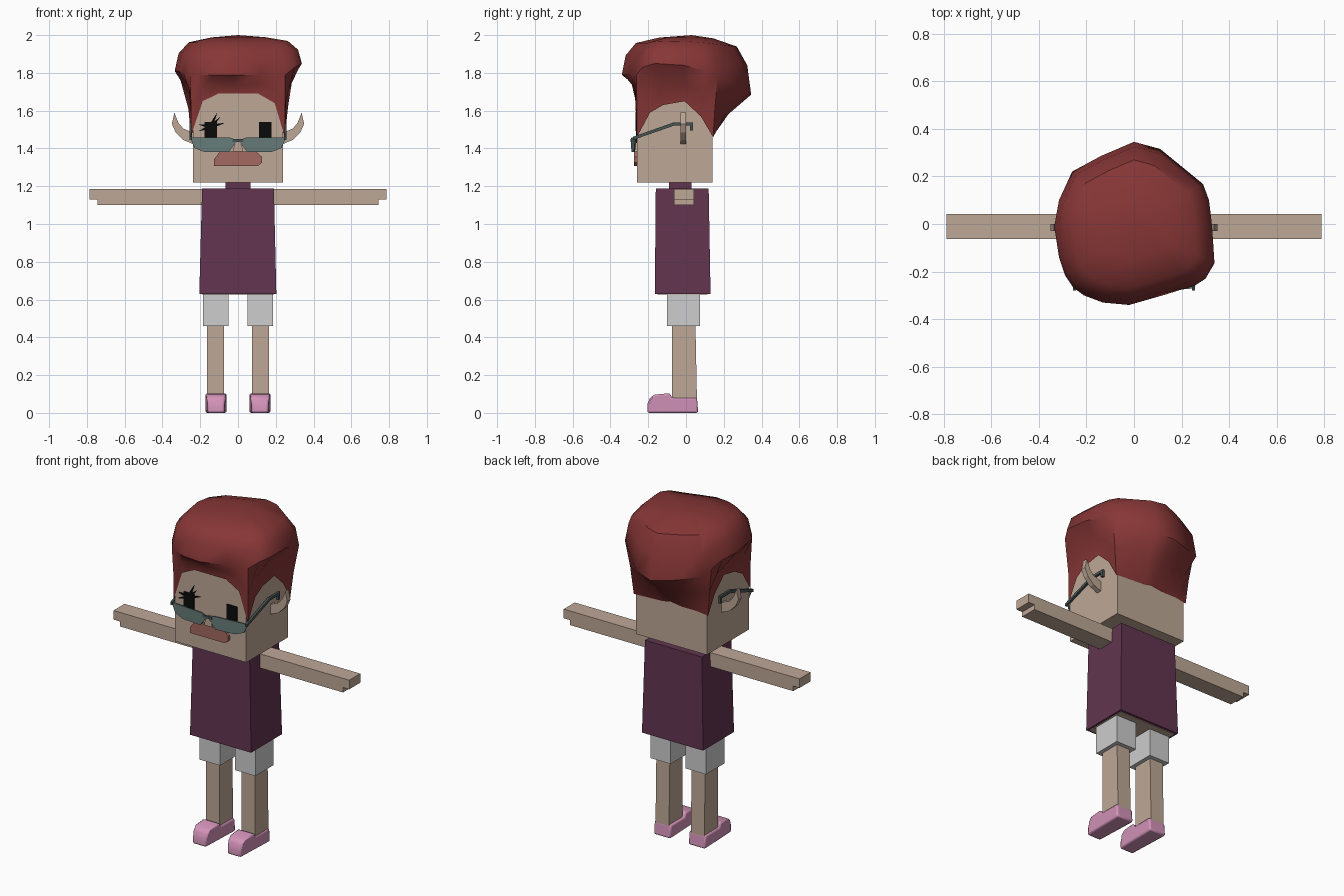
import bpy, bmesh, math
from mathutils import Vector

cube = bpy.data.objects.get("Cube")
if cube:
    bpy.data.objects.remove(cube, do_unlink=True)


def material(name, r, g, b):
    """Flat material from display-space values out of 255."""
    linear = [((c / 255 + 0.055) / 1.055) ** 2.4 for c in (r, g, b)] + [1]
    m = bpy.data.materials.new(name)
    m.use_nodes = True
    m.diffuse_color = linear
    m.node_tree.nodes["Principled BSDF"].inputs["Base Color"].default_value = linear
    return m


skin = material("skin", 190, 167, 150)
hair_red = material("hair red", 135, 54, 54)
plum = material("plum cloth", 98, 53, 79)
white = material("pale grey cloth", 205, 205, 205)
pink = material("pink shoe", 212, 147, 185)
lens = material("teal lens", 102, 124, 121)
frame = material("dark frame", 72, 84, 84)
lip = material("lip", 164, 106, 98)
black = material("black", 10, 10, 10)


def finish(name, bm, mat):
    bmesh.ops.recalc_face_normals(bm, faces=bm.faces)
    mesh = bpy.data.meshes.new(name)
    bm.to_mesh(mesh)
    bm.free()
    mesh.materials.append(mat)
    obj = bpy.data.objects.new(name, mesh)
    bpy.context.collection.objects.link(obj)
    return obj


def loft(name, rings, mat):
    """Skin a list of equal point rings and cap both ends."""
    bm = bmesh.new()
    rows = [[bm.verts.new(p) for p in ring] for ring in rings]
    n = len(rows[0])
    for low, high in zip(rows, rows[1:]):
        for i in range(n):
            j = (i + 1) % n
            bm.faces.new((low[i], low[j], high[j], high[i]))
    bm.faces.new(rows[0])
    bm.faces.new(rows[-1])
    return finish(name, bm, mat)


def rect(x0, x1, y0, y1, z):
    return [(x0, y0, z), (x1, y0, z), (x1, y1, z), (x0, y1, z)]


def box(name, xs, ys, zs, mat):
    return loft(name, [rect(*xs, *ys, z) for z in zs], mat)


def prism_y(name, outline, y0, y1, mat, side=1):
    """Extrude an x-z outline along y."""
    return loft(name, [[(side * x, y, z) for x, z in outline] for y in (y0, y1)], mat)


def prism_x(name, outline, x0, x1, mat):
    """Extrude a y-z outline along x."""
    return loft(name, [[(x, y, z) for y, z in outline] for x in (x0, x1)], mat)


# Head, neck and torso
box("head", (-.237, .237), (-.26, .14), (1.22, 1.75), skin)
box("collar", (-.065, .065), (-.09, .03), (1.18, 1.225), plum)
loft("shirt", [rect(-.205, .203, -.165, .13, .63), rect(-.19, .19, -.16, .12, 1.187)], plum)
box("shirt_underside", (-.19, .19), (-.15, .115), (.626, .632), skin)

# Face
lips = [(-.128, 1.307), (-.128, 1.34), (-.095, 1.385), (.095, 1.385),
        (.127, 1.355), (.127, 1.325), (.105, 1.307)]
prism_y("lips", lips, -.275, -.258, lip)
prism_y("nose", [(-.028, 1.385), (.028, 1.385), (.012, 1.44), (-.012, 1.44)], -.285, -.258, skin)
for side, word in ((1, "left"), (-1, "right")):
    box(word + "_eye", sorted((side * .11, side * .178)), (-.266, -.259), (1.43, 1.54), black)

# Lashes: thin spikes fanning from the right eye
centre = Vector((-.145, 1.515))
for i, (angle, reach) in enumerate(((15, .08), (45, .075), (65, .085), (170, .065), (200, .07))):
    a = math.radians(angle)
    out = Vector((math.cos(a), math.sin(a)))
    across = Vector((-out.y, out.x)) * .011
    prism_y(f"lash_{i + 1}", [centre + across, centre - across, centre + out * reach],
            -.268, -.26, black)

# Paired parts
ear = [(.23, 1.42), (.29, 1.445), (.33, 1.485), (.35, 1.53), (.337, 1.59),
       (.315, 1.535), (.29, 1.505), (.23, 1.48)]
arm = [(.185, 1.1), (.745, 1.1), (.745, 1.13), (.787, 1.13), (.787, 1.185), (.185, 1.185)]
shoe = [(-.205, 0), (-.205, .045), (-.19, .082), (-.165, .097), (-.085, .104),
        (-.075, .08), (.058, .08), (.065, 0)]
lens_shape = [(.003, 1.44), (.04, 1.457), (.254, 1.457), (.23, 1.402), (.175, 1.38),
              (.05, 1.38), (.02, 1.42)]
temple = [(-.28, 1.445), (-.06, 1.522), (.022, 1.522), (.022, 1.495), (.037, 1.495),
          (.037, 1.538), (-.065, 1.538), (-.28, 1.462)]
for side, word in ((1, "left"), (-1, "right")):
    def span(a, b):
        return sorted((side * a, side * b))
    prism_y(word + "_ear", ear, -.03, .0, skin, side)
    prism_y(word + "_arm", arm, -.063, .042, skin, side)
    box(word + "_shorts_leg", span(.05, .186), (-.1, .075), (.46, .64), white)
    loft(word + "_leg", [rect(*span(.073, .163), -.073, .058, .07),
                         rect(*span(.073, .163), -.073, .05, .47)], skin)
    foot = prism_x(word + "_shoe", shoe, *span(.06, .172), pink)
    for v in foot.data.vertices:        # narrow the toe
        if v.co.y < -.18:
            v.co.x = side * (.116 + (abs(v.co.x) - .116) * .8)
    bevel = foot.modifiers.new("soft_edges", "BEVEL")
    bevel.width = .01
    bevel.segments = 2
    glass = prism_y(word + "_lens", lens_shape, -.293, -.287, lens, side)
    for v in glass.data.vertices:       # sweep the lens back at the temple
        v.co.y += .09 * abs(v.co.x)
    prism_x(word + "_temple", temple, *span(.243, .256), frame)
box("glasses_bridge", (-.03, .03), (-.294, -.286), (1.435, 1.45), frame)

# Hair: outer x, outer y, height of widest point, hairline height
locks = [(-.02, -.34, 1.79, 1.69), (.12, -.3, 1.79, 1.69), (.2, -.275, 1.79, 1.64),
         (.25, -.262, 1.79, 1.46), (.3, -.23, 1.83, 1.59), (.338, -.165, 1.85, 1.63),
         (.328, -.01, 1.84, 1.65), (.315, .1, 1.81, 1.57), (.29, .168, 1.78, 1.46),
         (.11, .315, 1.7, 1.47), (0, .345, 1.685, 1.48), (-.14, .285, 1.7, 1.47),
         (-.26, .22, 1.73, 1.47), (-.285, .165, 1.76, 1.46), (-.315, .1, 1.8, 1.57),
         (-.335, -.01, 1.81, 1.65), (-.315, -.14, 1.81, 1.63), (-.29, -.215, 1.8, 1.59),
         (-.255, -.267, 1.79, 1.47), (-.21, -.3, 1.79, 1.65), (-.13, -.33, 1.79, 1.69)]


def hairline(x, y, z):
    """Point on the head box in the direction of an outer lock."""
    depth = .267 if y < 0 else .146
    s = min(.248 / max(abs(x), .001), depth / max(abs(y), .001))
    return Vector((x * s, y * s, z))


rings = [[], [], [], [], [], [], []]
for x, y, wide, low in locks:
    outer, edge = Vector((x, y, wide)), hairline(x, y, low)
    under = outer.lerp(edge, .85 if y < .12 else .6)
    under.z = (wide + low) / 2
    rings[0].append((edge.x * .93, edge.y * .93, max(low, 1.6) + .05))
    rings[1].append(edge)
    rings[2].append(under)
    rings[3].append(outer)
    for ring, (scale, rise) in zip(rings[4:], ((.94, .5), (.78, .82), (.42, .96))):
        ring.append((x * scale, y * scale, wide + (1.995 - wide) * rise))
hair = loft("hair", rings, hair_red)
bm = bmesh.new()
bm.from_mesh(hair.data)
crown = max(bm.faces, key=lambda f: f.calc_center_median().z)
peak = bmesh.ops.poke(bm, faces=[crown])["verts"][0]
peak.co = (.0, .03, 2.0)
bm.to_mesh(hair.data)
bm.free()

# Smooth the hair and shoes, keeping sharp edges
bpy.ops.object.select_all(action="DESELECT")
for name in ("hair", "left_shoe", "right_shoe"):
    obj = bpy.data.objects[name]
    obj.select_set(True)
    bpy.context.view_layer.objects.active = obj
bpy.ops.object.shade_smooth_by_angle(angle=math.radians(40))
